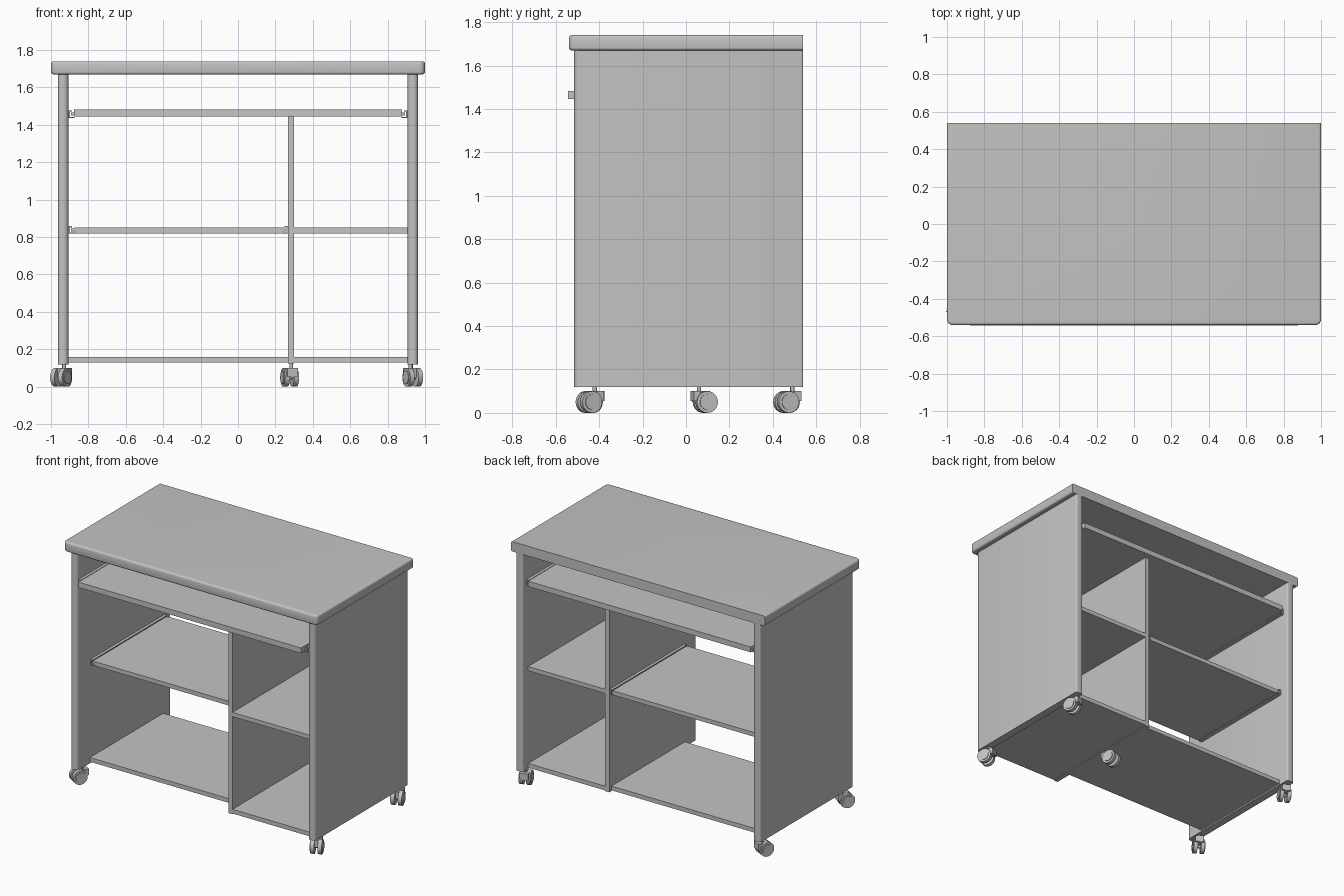
import bpy, bmesh, math
from mathutils import Matrix

if "Cube" in bpy.data.objects:
    bpy.data.objects.remove(bpy.data.objects["Cube"])

grey = bpy.data.materials.new("light_grey")
grey.diffuse_color = (0.55, 0.55, 0.55, 1)
grey.use_nodes = True
grey.node_tree.nodes["Principled BSDF"].inputs["Base Color"].default_value = grey.diffuse_color


def finish(name, bm, smooth=True):
    """Turn a bmesh into a named, shaded object."""
    bmesh.ops.recalc_face_normals(bm, faces=bm.faces)
    me = bpy.data.meshes.new(name)
    bm.to_mesh(me)
    bm.free()
    me.materials.append(grey)
    ob = bpy.data.objects.new(name, me)
    bpy.context.collection.objects.link(ob)
    if smooth:
        bpy.ops.object.select_all(action='DESELECT')
        ob.select_set(True)
        bpy.context.view_layer.objects.active = ob
        bpy.ops.object.shade_smooth_by_angle(angle=math.radians(35))
    return ob


def add_box(bm, x, y, z):
    size = Matrix.Diagonal((x[1] - x[0], y[1] - y[0], z[1] - z[0], 1))
    mid = Matrix.Translation(((x[0] + x[1]) / 2, (y[0] + y[1]) / 2, (z[0] + z[1]) / 2))
    return bmesh.ops.create_cube(bm, size=1, matrix=mid @ size)["verts"]


def box(name, x, y, z, rounds=()):
    """Box whose edges matching each rule are rounded in turn."""
    bm = bmesh.new()
    add_box(bm, x, y, z)
    for rule, radius, segs in rounds:
        edges = [e for e in bm.edges if rule(e.verts[0].co, e.verts[1].co)]
        bmesh.ops.bevel(bm, geom=edges, offset=radius, segments=segs,
                        profile=0.5, affect='EDGES')
    return finish(name, bm, bool(rounds))


def front_vertical(a, b):
    return abs(a.z - b.z) > 0.01 and a.y < 0 and b.y < 0


def back_vertical(a, b):
    return abs(a.z - b.z) > 0.01 and a.y > 0 and b.y > 0


def rim_not_back(a, b):
    return abs(a.z - b.z) < 1e-4 and not (a.y > 0.53 and b.y > 0.53)


# Worktop: rounded front corners, softened rim, square back
box("worktop", (-1, 1), (-0.54, 0.54), (1.67, 1.74),
    [(front_vertical, 0.03, 5), (rim_not_back, 0.012, 3)])

# Side panels with half-round front edges
for side, name in ((-1, "left_panel"), (1, "right_panel")):
    xs = sorted((side * 0.907, side * 0.963))
    box(name, xs, (-0.515, 0.54), (0.12, 1.67),
        [(front_vertical, 0.026, 6), (back_vertical, 0.01, 3)])

# Divider and fixed shelves
box("divider", (0.268, 0.3), (-0.49, 0.48), (0.125, 1.445))
box("bottom_shelf_wide", (-0.907, 0.268), (-0.37, 0.455), (0.13, 0.16))
box("bottom_shelf_narrow", (0.3, 0.907), (-0.49, 0.48), (0.13, 0.16))
box("middle_shelf_narrow", (0.3, 0.907), (-0.49, 0.48), (0.82, 0.85))

# Sliding shelves
box("middle_shelf_wide", (-0.875, 0.245), (-0.365, 0.47), (0.82, 0.85))
box("pull_out_tray", (-0.877, 0.877), (-0.543, 0.525), (1.445, 1.483))


def rail(name, wall, direction, y, z):
    """Slim runner: upright web on the wall plus top and bottom lips."""
    bm = bmesh.new()

    def span(a, b):
        return sorted((wall + direction * a, wall + direction * b))
    add_box(bm, span(0, 0.008), y, (z, z + 0.04))
    add_box(bm, span(0.008, 0.032), y, (z, z + 0.006))
    add_box(bm, span(0.008, 0.02), y, (z + 0.034, z + 0.04))
    add_box(bm, span(0.014, 0.032), y, (z + 0.012, z + 0.028))
    finish(name, bm, False)


rail("tray_rail_left", -0.907, 1, (-0.5, 0.5), 1.437)
rail("tray_rail_right", 0.907, -1, (-0.5, 0.5), 1.437)
rail("shelf_rail_left", -0.907, 1, (-0.365, 0.47), 0.818)
rail("shelf_rail_right", 0.268, -1, (-0.365, 0.47), 0.818)


def caster(name, x, y, angle):
    """Twin-wheel caster; the wheels trail the stem along local -y."""
    bm = bmesh.new()
    across = Matrix.Rotation(math.pi / 2, 4, 'Y')
    for s in (-1, 1):
        # wheel and its hub cap
        for r, depth, off in ((0.05, 0.026, 0.025), (0.036, 0.006, 0.04)):
            bmesh.ops.create_cone(bm, cap_ends=True, segments=24, radius1=r, radius2=r,
                                  depth=depth, matrix=Matrix.Translation((s * off, -0.03, 0.05)) @ across)
    # axle, stem and hood
    bmesh.ops.create_cone(bm, cap_ends=True, segments=12, radius1=0.012, radius2=0.012,
                          depth=0.06, matrix=Matrix.Translation((0, -0.03, 0.05)) @ across)
    bmesh.ops.create_cone(bm, cap_ends=True, segments=12, radius1=0.01, radius2=0.01,
                          depth=0.06, matrix=Matrix.Translation((0, 0, 0.102)))
    add_box(bm, (-0.011, 0.011), (-0.05, 0.03), (0.05, 0.1))
    add_box(bm, (-0.03, 0.03), (0.0, 0.033), (0.055, 0.1))
    bmesh.ops.transform(bm, verts=bm.verts, matrix=Matrix.Translation((x, y, 0))
                        @ Matrix.Rotation(math.radians(angle), 4, 'Z'))
    finish(name, bm)


caster("front_left_caster", -0.93, -0.42, -32)
caster("front_right_caster", 0.922, -0.42, 25)
caster("back_left_caster", -0.93, 0.49, -25)
caster("back_right_caster", 0.925, 0.49, 20)
caster("middle_caster", 0.284, 0.06, 195)
